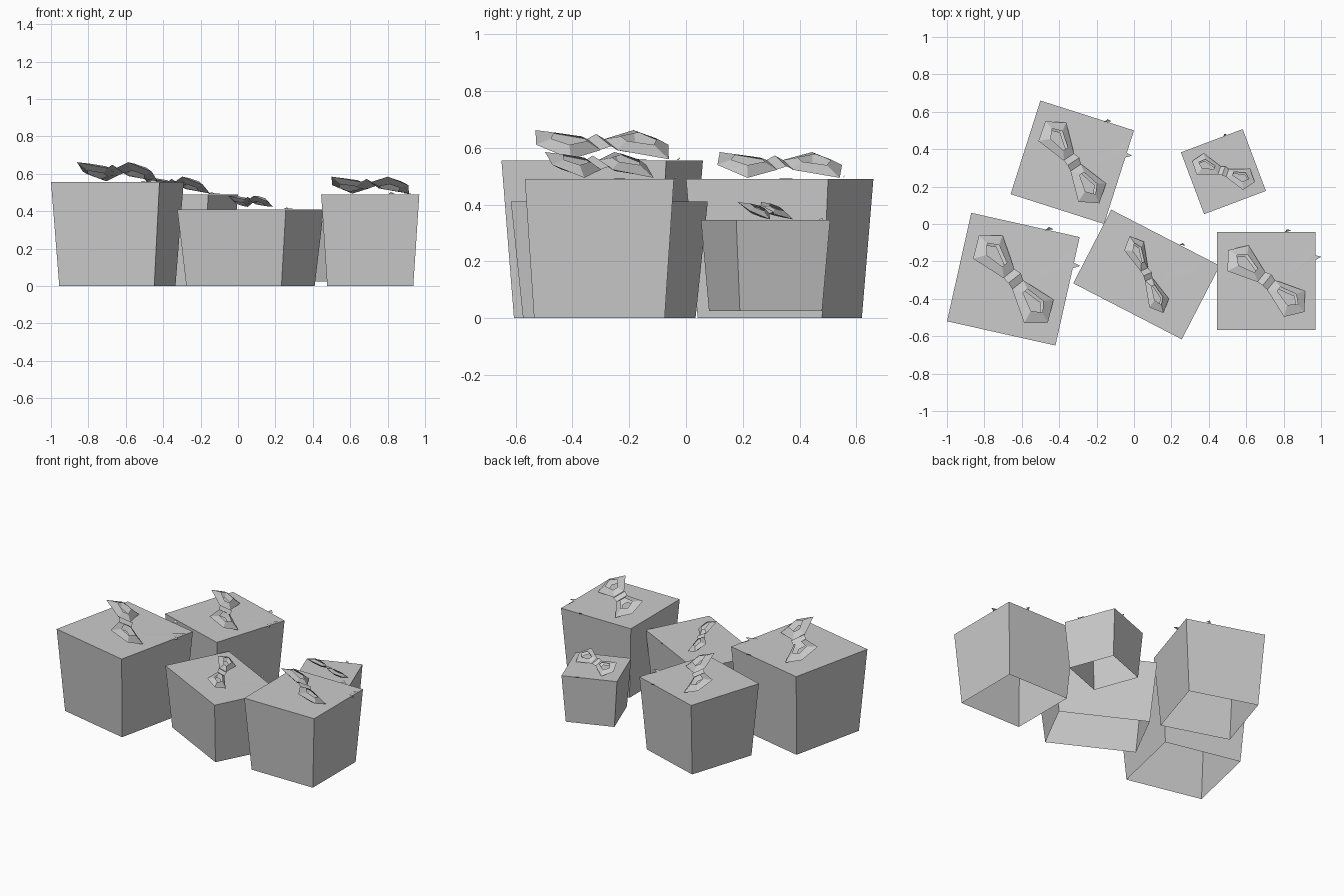
import bpy
from math import cos, sin, radians
from mathutils import Matrix, Vector

if "Cube" in bpy.data.objects:
    bpy.data.objects.remove(bpy.data.objects["Cube"])


def make(name, verts, faces):
    me = bpy.data.meshes.new(name)
    me.from_pydata([tuple(v) for v in verts], [], faces)
    me.update()
    ob = bpy.data.objects.new(name, me)
    bpy.context.collection.objects.link(ob)
    return ob


def box(name, cx, cy, w, d, z0, z1, rot):
    # box tapering to the bottom, open underneath
    verts = []
    for k, z in ((0.876, z0), (1, z1)):
        for sx, sy in ((-1, -1), (1, -1), (1, 1), (-1, 1)):
            verts.append(Matrix.Rotation(rot, 3, 'Z') @ Vector((sx * w * k / 2, sy * d * k / 2, 0))
                         + Vector((cx, cy, z)))
    faces = [(i, (i + 1) % 4, 4 + (i + 1) % 4, 4 + i) for i in range(4)] + [(4, 5, 6, 7)]
    make(name, verts, faces)


# bow loop rims: (along, across) in hundredths of the box size
OUTER = [(6, -7), (37, -19), (50, 0), (37, 19), (6, 7)]
INNER = [(15, -3), (32, -8), (40, 0), (32, 8), (15, 3)]


def bow(name, cx, cy, z, s, ang, narrow=1):
    # two ribbon loops around a knot, rolled to one side
    verts, faces = [], []
    for side in (1, -1):
        b = len(verts)
        for rim, n in ((INNER, 4), (OUTER, 0), (INNER, -3)):
            verts += [Vector((u * side, v * side * narrow, n)) / 100 for u, v in rim]
        for r in (0, 5):
            for i in range(5):
                j = (i + 1) % 5
                faces.append((b + r + i, b + r + j, b + r + 5 + j, b + r + 5 + i))
    # knot
    b = len(verts)
    verts += [Vector((u, v * narrow, n)) / 100 for u, v, n in
              ((-7, -7, 0), (0, -8, 3), (7, -7, 0), (7, 7, 0), (0, 8, 3), (-7, 7, 0))]
    faces += [(b, b + 1, b + 4, b + 5), (b + 1, b + 2, b + 3, b + 4)]
    m = Matrix.Rotation(ang, 3, 'Z') @ Matrix.Rotation(radians(-27), 3, 'X')
    make(name, [m @ v * s + Vector((cx, cy, z + 0.094 * s)) for v in verts], faces)


def tail(name, cx, cy, z, s, rot, long_tail):
    # notched ribbon end lying on the lid, and the tip of a second one
    tip = [(29, 44, .2), (32, 47, 2.5), (36, 45, .2)]
    verts, faces = list(tip), [(0, 1, 2)]
    if long_tail:
        verts += [(21, 6, .4), (25, 0, .4), (60, 12, .8), (52, 16, .8), (57, 29, .8)]
        faces += [(3, 4, 6, 7), (4, 5, 6)]
    m = Matrix.Rotation(rot + radians(12.6), 3, 'Z')
    make(name, [m @ Vector(v) * s / 100 + Vector((cx, cy, z)) for v in verts], faces)


# name, centre x, y, width, depth, bottom, top, turn, bow scale
GIFTS = [
    ("back_left", -0.33, 0.33, 0.525, 0.525, 0, 0.49, -17.7, 0.525),
    ("front_left", -0.645, -0.295, 0.594, 0.594, 0, 0.555, -12.6, 0.594),
    ("middle", 0.067, -0.27, 0.653, 0.443, 0, 0.41, -27.3, 0.45),
    ("right", 0.707, -0.305, 0.525, 0.525, 0, 0.49, 0, 0.525),
    ("small", 0.478, 0.28, 0.353, 0.353, 0.025, 0.345, 20.6, 0.353),
]
for n, x, y, w, d, z0, z1, r, s in GIFTS:
    rot = radians(r)
    mid = n == "middle"
    box(n + "_box", x, y, w, d, z0, z1, rot)
    bow(n + "_bow", x, y, z1, s, rot + radians(-39), 0.75 if mid else 1)
    tail(n + "_ribbon_tail", x, y, z1, s, rot, n != "small")
